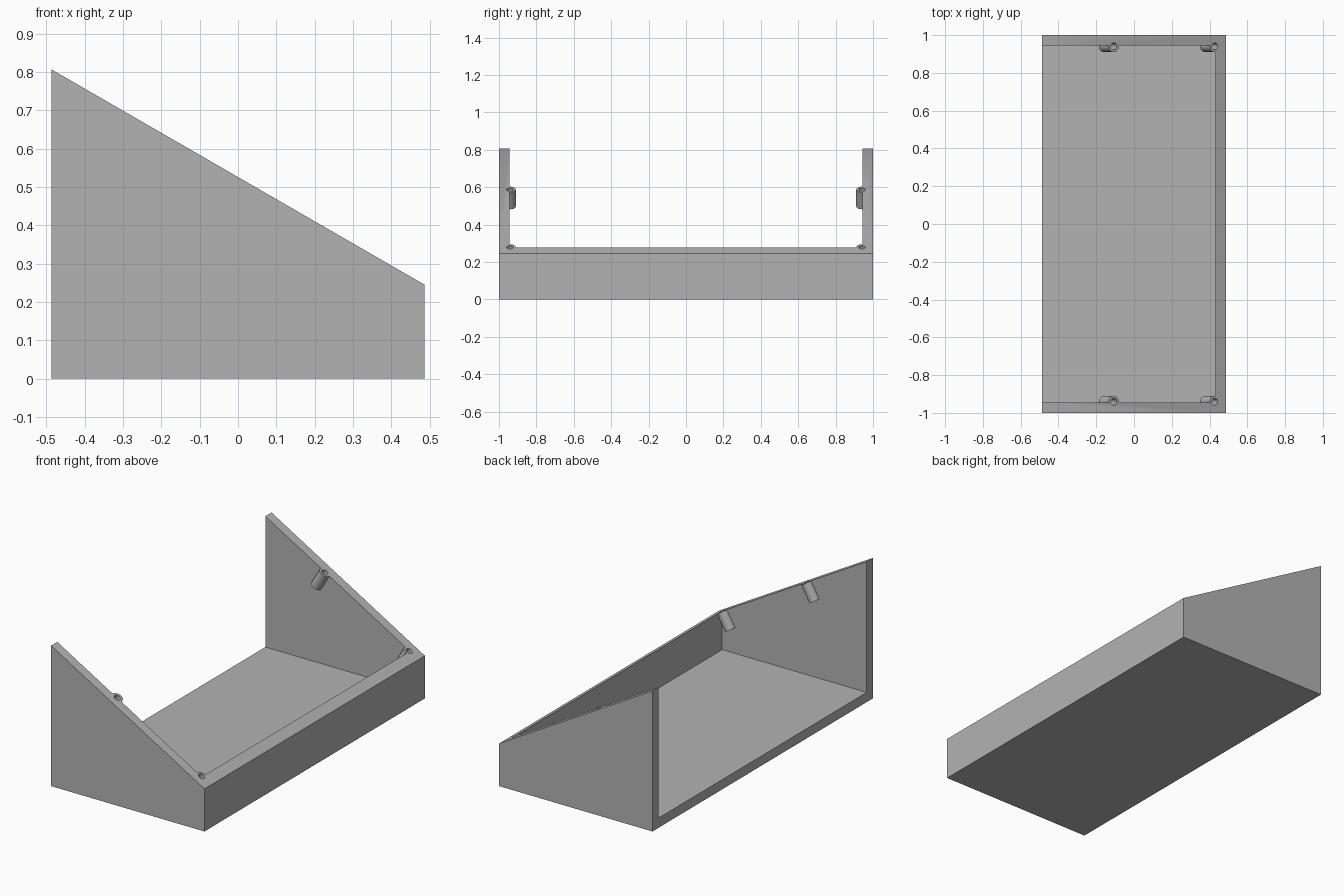
import bpy, bmesh, math
from mathutils import Matrix, Vector

cube = bpy.data.objects.get("Cube")
if cube:
    bpy.data.objects.remove(cube, do_unlink=True)

HALF_X, HALF_Y = 0.487, 1.0
WALL = 0.056
LOW, HIGH = 0.245, 0.807
TILT = math.atan2(HIGH - LOW, 2 * HALF_X)
NORMAL = Vector((math.sin(TILT), 0, math.cos(TILT)))

grey = bpy.data.materials.new("plain grey")
grey.use_nodes = True
COLOUR = (0.45, 0.45, 0.45, 1)
grey.diffuse_color = COLOUR
grey.node_tree.nodes["Principled BSDF"].inputs["Base Color"].default_value = COLOUR


def add_object(name, bm):
    mesh = bpy.data.meshes.new(name)
    bmesh.ops.recalc_face_normals(bm, faces=bm.faces)
    bm.to_mesh(mesh)
    bm.free()
    mesh.materials.append(grey)
    obj = bpy.data.objects.new(name, mesh)
    bpy.context.collection.objects.link(obj)
    return obj


def prism(name, profile, half_depth):
    """Extrude an (x, z) outline symmetrically along y."""
    bm = bmesh.new()
    face = bm.faces.new([bm.verts.new((x, -half_depth, z)) for x, z in profile])
    out = bmesh.ops.extrude_face_region(bm, geom=[face])
    verts = [v for v in out["geom"] if isinstance(v, bmesh.types.BMVert)]
    bmesh.ops.translate(bm, verts=verts, vec=(0, 2 * half_depth, 0))
    return add_object(name, bm)


def slope_z(x):
    return LOW + (HALF_X - x) * math.tan(TILT)


def peg(name, x, y, radius, below, above):
    """Cylinder square to the sloping rim, from below it to above it."""
    bm = bmesh.new()
    top = Vector((x, y, slope_z(x)))
    place = Matrix.Translation(top + NORMAL * (above - below) / 2)
    bmesh.ops.create_cone(bm, cap_ends=True, segments=32, radius1=radius,
                          radius2=radius, depth=above + below,
                          matrix=place @ Matrix.Rotation(TILT, 4, 'Y'))
    return add_object(name, bm)


def combine(target, tool, operation):
    tool.hide_render = True
    mod = target.modifiers.new(operation.lower(), 'BOOLEAN')
    mod.operation = operation
    mod.solver = 'EXACT'
    mod.object = tool
    bpy.context.view_layer.objects.active = target
    bpy.ops.object.modifier_apply(modifier=mod.name)
    bpy.data.objects.remove(tool, do_unlink=True)


# Box hollowed out, open at the tall end and the top
case = prism("sloped_case", [(-HALF_X, 0), (HALF_X, 0), (HALF_X, HIGH),
                             (-HALF_X, HIGH)], HALF_Y)
inner = HALF_X - WALL
combine(case, prism("cavity", [(-1, WALL), (inner, WALL), (inner, 1), (-1, 1)],
                    HALF_Y - WALL), 'DIFFERENCE')

# Screw bosses along the two side walls
spots = [(x, side * 0.941) for x in (-0.107, 0.428) for side in (-1, 1)]
for x, y in spots:
    combine(case, peg("screw_boss", x, y, 0.031, 0.104, 0.04), 'UNION')

# Trim everything to the sloping rim
combine(case, prism("rim_cutter", [(-1, slope_z(-1)), (1, slope_z(1)),
                                   (1, 2), (-1, 2)], 1.2), 'DIFFERENCE')

# Blind screw holes
for x, y in spots:
    combine(case, peg("screw_hole", x, y, 0.018, 0.09, 0.04), 'DIFFERENCE')

case.select_set(True)
bpy.context.view_layer.objects.active = case
bpy.ops.object.shade_smooth_by_angle(angle=math.radians(30))
